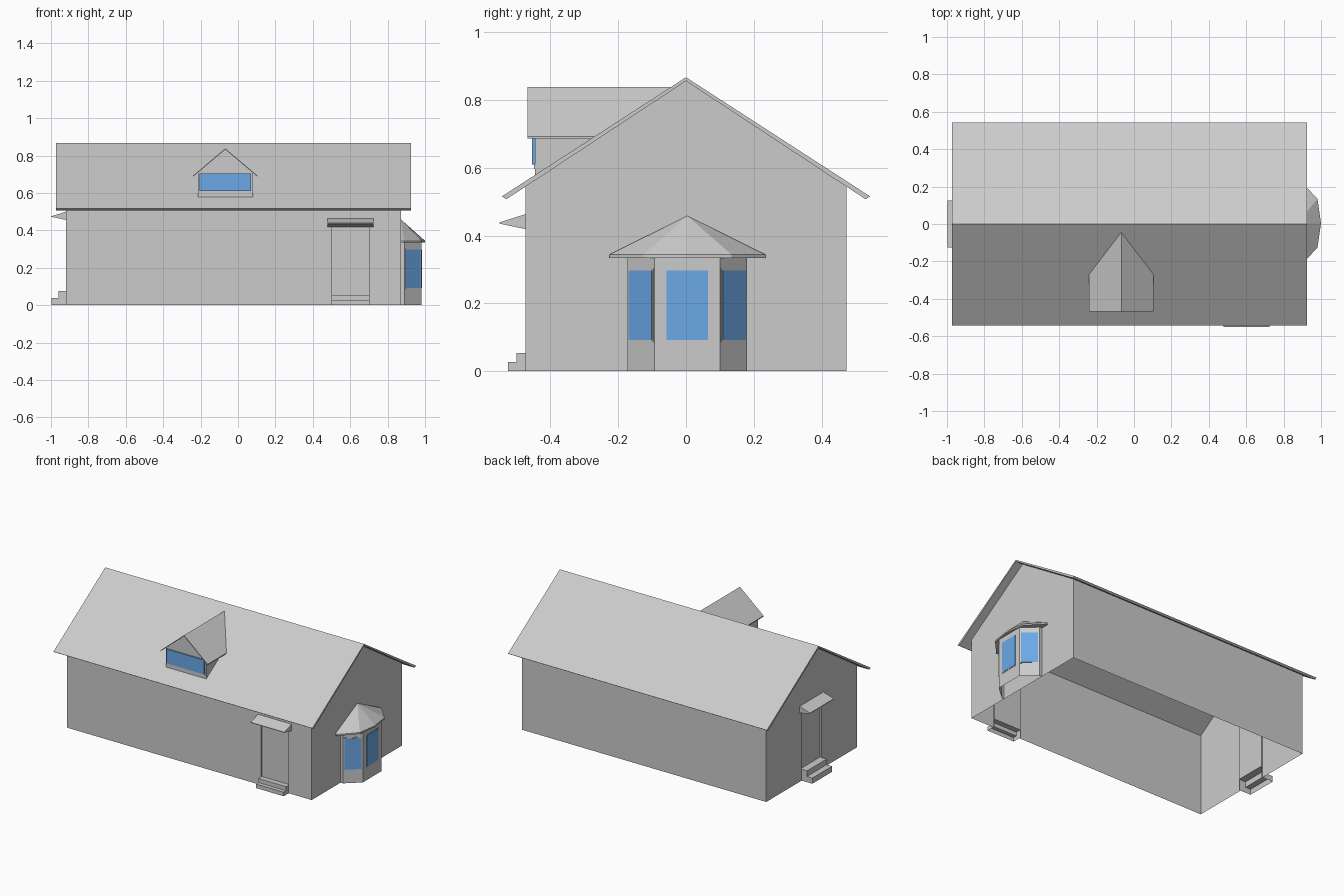
import bpy, bmesh
from mathutils import Vector, Matrix

if "Cube" in bpy.data.objects:
    bpy.data.objects.remove(bpy.data.objects["Cube"])


def material(name, rgb):
    m = bpy.data.materials.new(name)
    m.diffuse_color = (*rgb, 1)
    m.use_nodes = True
    m.node_tree.nodes["Principled BSDF"].inputs["Base Color"].default_value = m.diffuse_color
    return m


GREY = material("plain grey", (0.6, 0.6, 0.6))
BLUE = material("window blue", (0.15, 0.40, 0.81))


def mesh(name, verts, faces, mat=GREY, fix=True):
    me = bpy.data.meshes.new(name)
    me.from_pydata([tuple(v) for v in verts], [], faces)
    if fix:
        bm = bmesh.new()
        bm.from_mesh(me)
        bmesh.ops.recalc_face_normals(bm, faces=bm.faces)
        bm.to_mesh(me)
        bm.free()
    me.materials.append(mat)
    ob = bpy.data.objects.new(name, me)
    bpy.context.collection.objects.link(ob)
    return ob


def prism(name, profile, offset, mat=GREY, caps=True, skip=()):
    """Extrude a closed 3D profile along offset; skip leaves out side faces."""
    n, off = len(profile), Vector(offset)
    verts = [Vector(p) for p in profile] + [Vector(p) + off for p in profile]
    faces = [(i, (i + 1) % n, (i + 1) % n + n, i + n) for i in range(n) if i not in skip]
    if caps:
        faces += [tuple(range(n))[::-1], tuple(range(n, 2 * n))]
    return mesh(name, verts, faces, mat)


X0, X1, W = -0.92, 0.872, 0.474            # wall extents
RIDGE, SLOPE = 0.867, 0.647                # main roof line
roof_z = lambda y: RIDGE - SLOPE * abs(y)
T = 0.011
EAVE = roof_z(W) - T
FX0, FX1, FH = 0.50, 0.703, 0.425          # front door opening
LD, LH = 0.103, 0.462                      # side door opening

# walls, open underneath, with notches for the two doors
mesh("front_wall", [(x, -W, z) for x, z in (
    (X0, 0), (FX0, 0), (FX0, FH), (FX1, FH), (FX1, 0), (X1, 0), (X1, EAVE), (X0, EAVE))],
    [tuple(range(8))], fix=False)
mesh("back_wall", [(X1, W, 0), (X0, W, 0), (X0, W, EAVE), (X1, W, EAVE)], [(0, 1, 2, 3)], fix=False)
gable = [(W, EAVE), (0, RIDGE - T), (-W, EAVE)]
mesh("right_wall", [(X1, y, z) for y, z in [(-W, 0), (W, 0)] + gable], [tuple(range(5))], fix=False)
mesh("left_wall", [(X0, y, z) for y, z in [
    (-W, 0), (-LD, 0), (-LD, LH), (LD, LH), (LD, 0), (W, 0)] + gable],
    [tuple(range(9))[::-1]], fix=False)

# main roof: one bent slab
prism("main_roof", [(-0.973, y, z) for y, z in (
    (-0.543, roof_z(0.543)), (0, RIDGE), (0.543, roof_z(0.543)),
    (0.530, roof_z(0.530) - T - 0.006), (0, RIDGE - T), (-0.530, roof_z(0.530) - T - 0.006))],
    (1.898, 0, 0))


def entrance(name, half, height, step, depth, placing):
    """Door, steps and canopy; local frame has the wall at y=0, outside at -y."""
    parts = []
    # recessed door and its reveal
    r = 0.01
    parts.append(mesh(name + "_door", [(-half, r, step), (half, r, step), (half, r, height),
                 (-half, r, height)], [(0, 1, 2, 3)], fix=False))
    parts.append(mesh(name + "_door_reveal", [(x, y, z) for y in (0, r) for x, z in (
                 (-half, 0), (-half, height), (half, height), (half, 0))],
                 [(0, 1, 5, 4), (1, 2, 6, 5), (2, 3, 7, 6)], fix=False))
    # two steps, open underneath
    prof = [(r, 0), (r, step), (-depth / 2, step), (-depth / 2, step / 2),
            (-depth, step / 2), (-depth, 0)]
    parts.append(prism(name + "_steps", [(-half, y, z) for y, z in prof],
                       (2 * half, 0, 0), skip=(0, 5)))
    # wedge canopy
    c = half + 0.022
    prof = [(0, height + 0.038), (0, height - 0.006), (-0.076, height + 0.010), (-0.076, height + 0.014)]
    parts.append(prism(name + "_canopy", [(-c, y, z) for y, z in prof], (2 * c, 0, 0)))
    for p in parts:
        p.data.transform(placing)


entrance("front", (FX1 - FX0) / 2, FH, 0.053, 0.052,
         Matrix.Translation(((FX0 + FX1) / 2, -W, 0)))
entrance("side", LD, LH, 0.075, 0.078,
         Matrix.Translation((X0, 0, 0)) @ Matrix.Rotation(-1.5707963, 4, 'Z'))

# bay window body
C = 0.004
bay = [(X1, C - 0.176), (0.890, C - 0.176), (0.980, C - 0.097),
       (0.980, C + 0.097), (0.890, C + 0.176), (X1, C + 0.176)]
prism("bay_walls", [(x, y, 0) for x, y in bay], (0, 0, 0.338), caps=False, skip=(5,))


def pane(name, a, b, z0, z1, inset, out, mat):
    """Thin plate on the upright facet running from a to b."""
    a, b = Vector((*a, 0)), Vector((*b, 0))
    d = (b - a).normalized()
    n = Vector((d.y, -d.x, 0))
    a, b = a + d * inset, b - d * inset
    up = Vector((0, 0, 1))
    prism(name, [a + up * z0, b + up * z0, b + up * z1, a + up * z1], n * out, mat)


for i, (side, inset) in enumerate((("front", 0.004), ("middle", 0.032), ("back", 0.004)), 1):
    pane("bay_frame_" + side, bay[i], bay[i + 1], 0.086, 0.302, inset, 0.002, GREY)
    pane("bay_glass_" + side, bay[i], bay[i + 1], 0.091, 0.297, inset + 0.004, 0.004, BLUE)

# bay roof: facets rising to a point on the wall
eave = [(X1, C - 0.230), (0.888, C - 0.230), (0.981, C - 0.130), (1.0, C),
        (0.981, C + 0.130), (0.888, C + 0.230), (X1, C + 0.230)]
n = len(eave)
mesh("bay_roof", [(x, y, 0.334) for x, y in eave] + [(x, y, 0.344) for x, y in eave] + [(X1, C, 0.458)],
     [(i, i + 1, i + 1 + n, i + n) for i in range(n - 1)]
     + [(i + n, i + 1 + n, 2 * n) for i in range(n - 1)] + [tuple(range(n))])

# dormer: house-shaped front and two cheeks running back to the roof
DX, DH, DY = -0.068, 0.147, -0.445
y_at = lambda z: -(RIDGE - z) / SLOPE
z0, zs, zt = roof_z(DY), 0.709, 0.832
yb = y_at(zs)
mesh("dormer_walls", [(DX - DH, DY, z0), (DX + DH, DY, z0), (DX + DH, DY, zs), (DX, DY, zt),
     (DX - DH, DY, zs), (DX - DH, yb, zs), (DX + DH, yb, zs)],
     [(0, 1, 2, 3, 4), (1, 6, 2), (0, 4, 5)], fix=False)
# dormer roof: each half is a slab cut where it meets the main roof
ze, zr, h, yf, t = 0.692, 0.838, 0.173, -0.468, 0.006
for side, s in (("left", -1), ("right", 1)):
    prism("dormer_roof_" + side, [(DX, yf, zr), (DX, y_at(zr), zr),
          (DX + s * h, y_at(ze), ze), (DX + s * h, yf, ze)], (0, 0, -t))
# dormer glass and sill
pane("dormer_glass", (DX - 0.138, DY), (DX + 0.138, DY), 0.610, 0.704, 0, 0.009, BLUE)
pane("dormer_sill", (DX - DH, DY), (DX + DH, DY), 0.596, 0.609, 0, 0.003, GREY)
